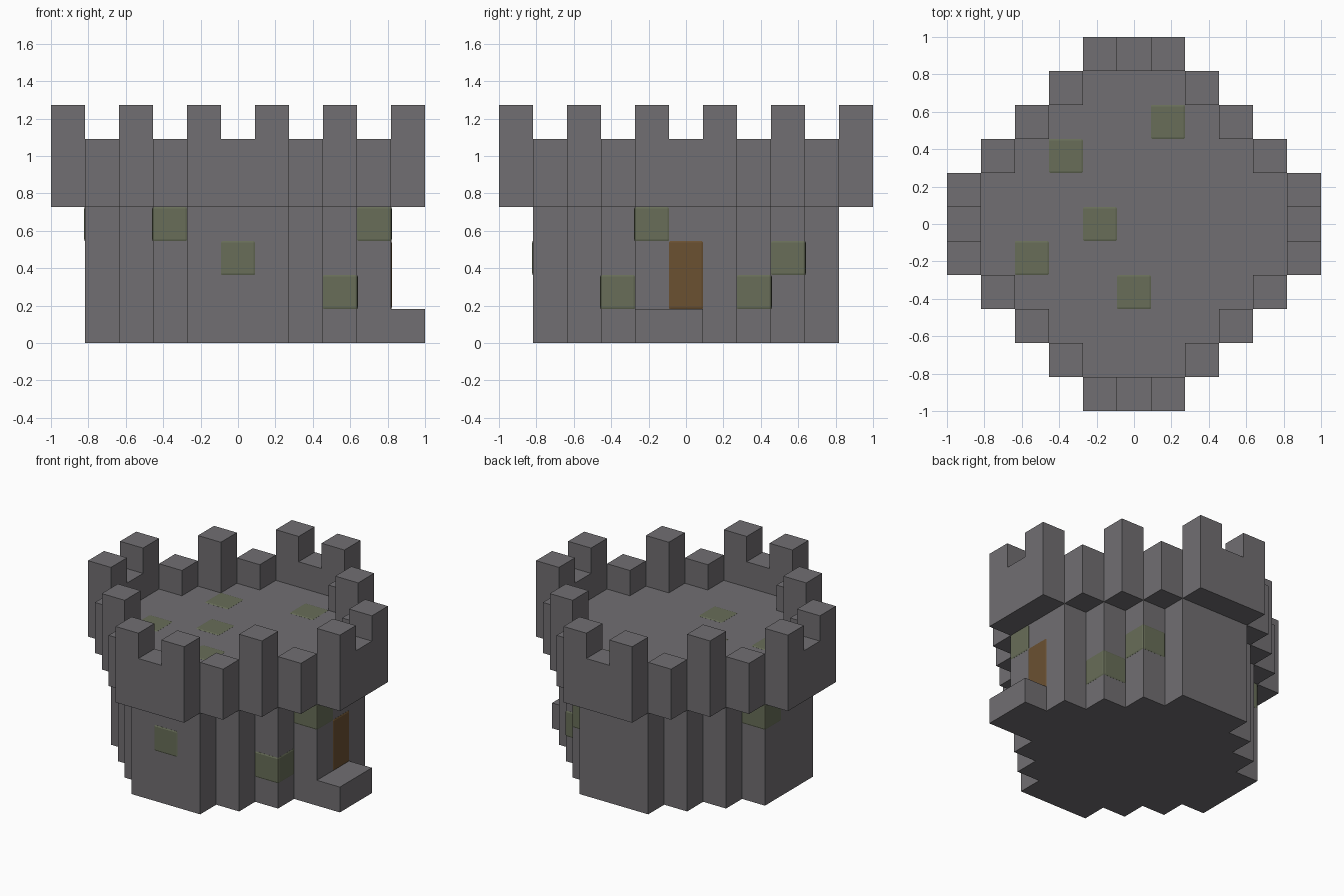
import bpy
import bmesh
from mathutils import Matrix, Vector

U = 2 / 11       # one block
LIFT = 0.004     # how far painted blocks stand proud of the wall

old = bpy.data.objects.get("Cube")
if old:
    bpy.data.objects.remove(old, do_unlink=True)


def material(name, rgb):
    mat = bpy.data.materials.new(name)
    mat.use_nodes = True
    mat.diffuse_color = (*rgb, 1)
    mat.node_tree.nodes["Principled BSDF"].inputs["Base Color"].default_value = (*rgb, 1)
    return mat


STONE = material("grey stone", (0.165, 0.158, 0.168))
MOSS = material("moss green", (0.138, 0.155, 0.098))
WOOD = material("brown wood", (0.146, 0.082, 0.031))


def finish(name, bm, mat):
    bmesh.ops.recalc_face_normals(bm, faces=bm.faces)
    mesh = bpy.data.meshes.new(name)
    bm.to_mesh(mesh)
    bm.free()
    mesh.materials.append(mat)
    obj = bpy.data.objects.new(name, mesh)
    bpy.context.collection.objects.link(obj)
    return obj


def prism(name, points, sweep, mat, turn=0):
    """Extrude a flat outline, in block units, then turn it in quarter steps."""
    bm = bmesh.new()
    face = bm.faces.new([bm.verts.new(Vector(p) * U) for p in points])
    top = bmesh.ops.extrude_face_region(bm, geom=[face])["geom"]
    bmesh.ops.translate(bm, vec=Vector(sweep) * U,
                        verts=[v for v in top if isinstance(v, bmesh.types.BMVert)])
    bm.transform(quarter(turn))
    return finish(name, bm, mat)


def quarter(n):
    return Matrix([[(1, 0, -1, 0)[n], (0, -1, 0, 1)[n], 0, 0],
                   [(0, 1, 0, -1)[n], (1, 0, -1, 0)[n], 0, 0],
                   [0, 0, 1, 0], [0, 0, 0, 1]])


def block(name, low, size, mat, turn=0, grow=0):
    """Box from its low corner and size in block units."""
    bm = bmesh.new()
    bmesh.ops.create_cube(bm, size=1)
    low, size = Vector(low) * U, Vector(size) * U
    for v in bm.verts:
        v.co = [low[a] + size[a] * (v.co[a] + 0.5) + grow * 2 * v.co[a] for a in range(3)]
    bm.transform(quarter(turn))
    obj = finish(name, bm, mat)
    if grow:
        bevel = obj.modifiers.new("soft corners", "BEVEL")
        bevel.width = 0.012
        bevel.segments = 2
    return obj


# Tower body: stepped round plan, solid up to the roof floor
steps = [(4.5, 1.5), (3.5, 1.5), (3.5, 2.5), (2.5, 2.5), (2.5, 3.5), (1.5, 3.5), (1.5, 4.5)]
plan = [quarter(n) @ Vector((x, y, 0)) for n in range(4) for x, y in steps]
prism("tower_body", plan, (0, 0, 5), STONE)

# Overhanging battlements: a notched wall on each side, single blocks on the diagonals
notched = [(-1.5, 4), (1.5, 4), (1.5, 7), (0.5, 7), (0.5, 6), (-0.5, 6), (-0.5, 7), (-1.5, 7)]
for n, side in enumerate(("left", "back", "right", "front")):
    prism(f"{side}_battlement", [(4.5, y, z) for y, z in notched], (1, 0, 0), STONE, n)
    for i, height in ((4, 2), (3, 3), (2, 2)):
        block(f"{side}_corner_merlon_{5 - i}", (i - 0.5, 5.5 - i, 4), (1, 1, height), STONE, n)

# Doorstep and door
block("doorstep", (4.5, -1.5, 0), (1, 2, 1), STONE)
block("door", (3.5, -0.5, 1), (1, 1, 2), WOOD, grow=LIFT)

# Mossy blocks in the walls and the roof floor
wall_moss = [(-2, -3, 3), (0, -4, 2), (3, -2, 1), (4, -1, 3), (3, 2, 1), (2, 3, 2), (-4, 1, 3)]
floor_moss = [(1, 3, 4), (-2, 2, 4), (-1, 0, 4), (-3, -1, 4), (0, -2, 4)]
for kind, cells in (("wall", wall_moss), ("floor", floor_moss)):
    for n, (i, j, k) in enumerate(cells, 1):
        block(f"{kind}_moss_{n}", (i - 0.5, j - 0.5, k), (1, 1, 1), MOSS, grow=LIFT)
